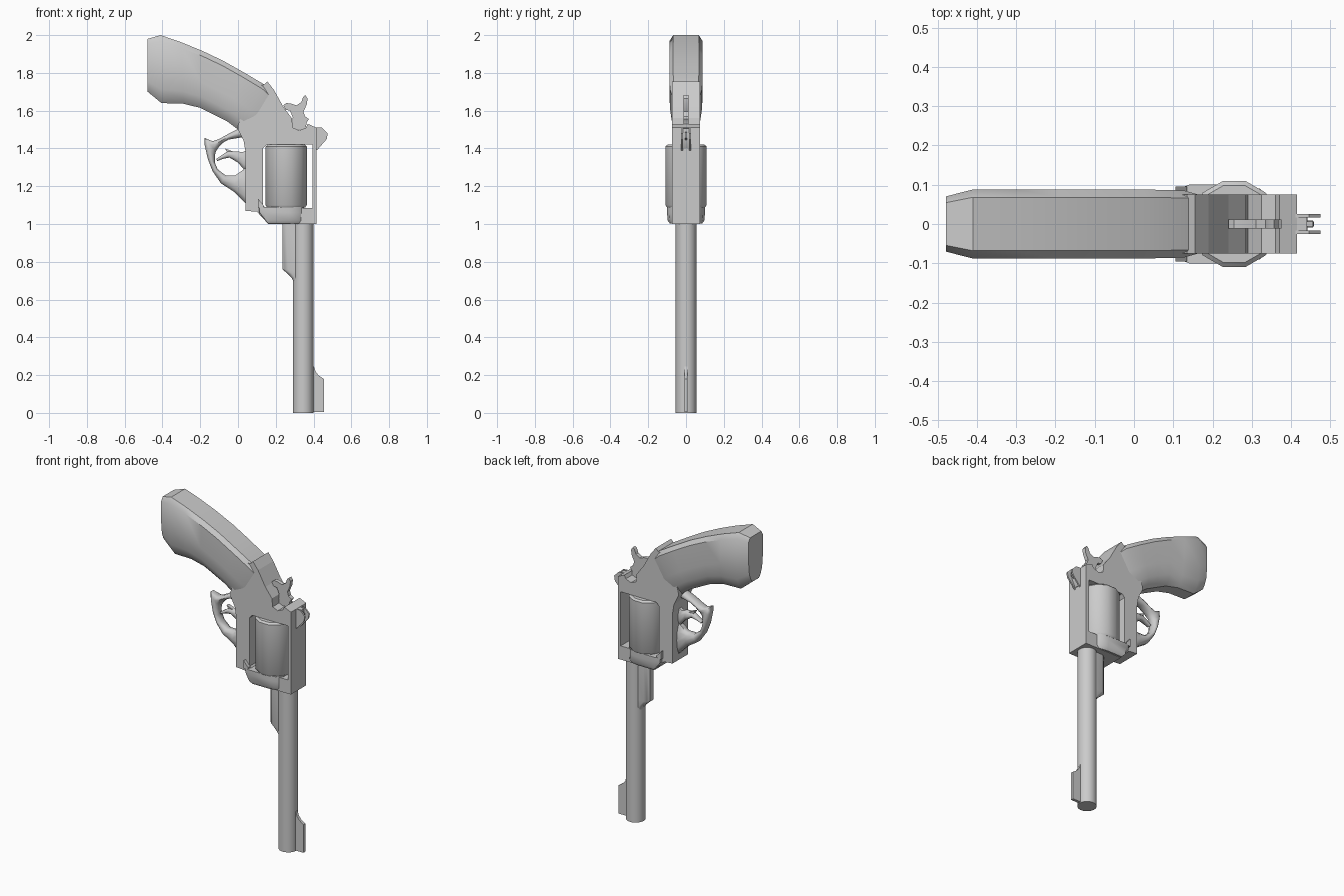
import bpy, bmesh, math

metal = bpy.data.materials.new("grey metal")
metal.diffuse_color = (0.6, 0.6, 0.6, 1)


def finish(name, bm, angle=30):
    bmesh.ops.recalc_face_normals(bm, faces=bm.faces)
    me = bpy.data.meshes.new(name)
    bm.to_mesh(me)
    bm.free()
    me.materials.append(metal)
    ob = bpy.data.objects.new(name, me)
    bpy.context.collection.objects.link(ob)
    if angle:
        bpy.ops.object.select_all(action='DESELECT')
        ob.select_set(True)
        bpy.context.view_layer.objects.active = ob
        bpy.ops.object.shade_smooth_by_angle(angle=math.radians(angle))
    return ob


def prism(name, pts, half, y=0, angle=30):
    """Side outline in x,z extruded across y."""
    bm = bmesh.new()
    a = [bm.verts.new((x, y - half, z)) for x, z in pts]
    b = [bm.verts.new((x, y + half, z)) for x, z in pts]
    bm.faces.new(a)
    bm.faces.new(b[::-1])
    for i in range(len(pts)):
        j = (i + 1) % len(pts)
        bm.faces.new((a[i], a[j], b[j], b[i]))
    return finish(name, bm, angle)


def loft(name, stations, profile, angle=35):
    """Sections spanning outer point to inner point, profile = (fraction, half width)."""
    bm = bmesh.new()
    ring = [(t, -w) for t, w in profile] + [(t, w) for t, w in reversed(profile)]
    rows = [[bm.verts.new((px + (qx - px) * t, w * s, pz + (qz - pz) * t))
             for t, w in ring] for px, pz, qx, qz, s in stations]
    n = len(ring)
    for r, q in zip(rows, rows[1:]):
        for i in range(n):
            bm.faces.new((r[i], r[(i + 1) % n], q[(i + 1) % n], q[i]))
    bm.faces.new(rows[0])
    bm.faces.new(rows[-1][::-1])
    return finish(name, bm, angle)


def lathe(name, x, profile, sides):
    """Profile of (radius, z) turned about a vertical axis."""
    bm = bmesh.new()
    rows = []
    for r, z in profile:
        rows.append([bm.verts.new((x + r * math.cos((i + .5) * math.tau / sides),
                                   r * math.sin((i + .5) * math.tau / sides), z))
                     for i in range(sides)])
    for r, q in zip(rows, rows[1:]):
        for i in range(sides):
            j = (i + 1) % sides
            bm.faces.new((r[i], r[j], q[j], q[i]))
    bm.faces.new(rows[0][::-1])
    bm.faces.new(rows[-1])
    return finish(name, bm, 40)


# Frame with a window for the cylinder
frame = prism("frame", [
    (0.04, 1.07), (0.10, 1.065), (0.16, 1.0), (0.415, 1.0), (0.415, 1.51), (0.37, 1.53),
    (0.36, 1.51), (0.325, 1.495), (0.29, 1.51), (0.285, 1.56), (0.24, 1.62),
    (0.19, 1.71), (0.155, 1.755), (0.135, 1.735), (0.06, 1.74), (0.0, 1.52),
    (0.0, 1.50), (0.03, 1.44), (0.04, 1.38)], 0.075, angle=None)
cutter = prism("window_cutter", [(0.132, 1.10), (0.145, 1.085), (0.395, 1.085),
                                 (0.395, 1.42), (0.15, 1.42), (0.132, 1.40)], 0.3, angle=None)
cutter.hide_render = True
cutter.hide_viewport = True
cut = frame.modifiers.new("window", 'BOOLEAN')
cut.object = cutter
cut.operation = 'DIFFERENCE'
cut.solver = 'EXACT'

# Grip: flat chamfered back, rounded underside
loft("grip", [
    (-0.478, 1.98, -0.478, 1.70, 0.8), (-0.41, 2.0, -0.405, 1.64, 1),
    (-0.30, 1.962, -0.29, 1.637, 1), (-0.19, 1.917, -0.20, 1.615, 1),
    (-0.08, 1.865, -0.12, 1.575, 1), (0.03, 1.803, -0.06, 1.545, 1),
    (0.14, 1.738, 0.0, 1.50, 0.97), (0.19, 1.69, 0.06, 1.46, 0.80)],
    [(0, 0.068), (0.09, 0.088), (0.55, 0.087), (0.8, 0.078), (0.93, 0.06), (1, 0.04)])

# Cylinder and barrel
lathe("cylinder", 0.255, [(0.104, 1.087), (0.113, 1.10), (0.113, 1.41), (0.102, 1.42)], 12)
lathe("barrel", 0.345, [(0.055, 0.0), (0.055, 1.02)], 20)

# Crane bulge beneath the cylinder
bm = bmesh.new()
half_outline = [(0.105, 0.06), (0.115, 0.09), (0.14, 0.1), (0.27, 0.1), (0.32, 0.09), (0.35, 0.06)]
outline = half_outline + [(x, -y) for x, y in reversed(half_outline)]
levels = [[bm.verts.new((max(x, edge), y * s, z)) for x, y in outline]
          for z, s, edge in ((1.002, 0.85, 0.16), (1.02, 0.98, 0.145), (1.06, 1, 0.11), (1.09, 1, 0.105))]
for lo, hi in zip(levels, levels[1:]):
    for i in range(12):
        j = (i + 1) % 12
        bm.faces.new((lo[i], lo[j], hi[j], hi[i]))
bm.faces.new(levels[0][::-1])
bm.faces.new(levels[-1])
finish("crane", bm, 40)
# Small lips where the crane meets the frame
for side in (-1, 1):
    prism("crane_lip", [(0.105, 1.085), (0.135, 1.085), (0.135, 1.10), (0.105, 1.135)],
          0.012, y=side * 0.083)

# Ejector housing and front sight
loft("ejector_housing", [
    (0.235, 1.01, 0.34, 1.01, 1), (0.235, 0.76, 0.34, 0.76, 1),
    (0.265, 0.735, 0.34, 0.735, 1), (0.285, 0.715, 0.34, 0.715, 1),
    (0.295, 0.69, 0.34, 0.69, 0.9)],
    [(0, 0.016), (0.12, 0.029), (0.3, 0.035), (1, 0.035)])
prism("front_sight", [(0.38, 0.005), (0.455, 0.005), (0.455, 0.18), (0.425, 0.20),
                      (0.41, 0.22), (0.402, 0.245), (0.38, 0.245)], 0.009)

# Rear sight: base block and two prongs
prism("rear_sight_base", [(0.40, 1.40), (0.418, 1.40), (0.442, 1.45), (0.44, 1.505), (0.40, 1.51)], 0.025)
for side in (-1, 1):
    prism("rear_sight_prong", [(0.41, 1.385), (0.422, 1.395), (0.47, 1.45), (0.475, 1.48),
                               (0.445, 1.51), (0.41, 1.512)], 0.0045, y=side * 0.021)
prism("rear_sight_blade", [(0.43, 1.44), (0.458, 1.455), (0.455, 1.485), (0.43, 1.49)], 0.006)

# Hammer
prism("hammer", [
    (0.24, 1.628), (0.252, 1.605), (0.275, 1.60), (0.29, 1.565), (0.285, 1.50), (0.36, 1.50),
    (0.362, 1.535), (0.375, 1.555), (0.355, 1.57), (0.347, 1.595), (0.365, 1.635),
    (0.368, 1.665), (0.356, 1.682), (0.345, 1.672), (0.335, 1.645), (0.31, 1.628),
    (0.28, 1.638), (0.255, 1.64)], 0.012)

# Trigger guard with pointed spur
loft("trigger_guard", [
    (0.04, 1.53, 0.06, 1.46, 1), (0.0, 1.503, 0.01, 1.457, 1),
    (-0.055, 1.475, -0.05, 1.447, 1), (-0.10, 1.45, -0.08, 1.43, 1),
    (-0.135, 1.438, -0.10, 1.41, 1), (-0.178, 1.456, -0.117, 1.385, 0.9),
    (-0.177, 1.42, -0.123, 1.36, 1), (-0.16, 1.345, -0.123, 1.325, 1),
    (-0.135, 1.28, -0.108, 1.29, 1), (-0.09, 1.215, -0.065, 1.257, 1),
    (-0.02, 1.17, -0.015, 1.257, 1), (0.04, 1.11, 0.025, 1.285, 1),
    (0.07, 1.09, 0.06, 1.31, 1)],
    [(0, 0.014), (0.2, 0.028), (0.5, 0.034), (0.8, 0.028), (1, 0.014)], 60)

# Trigger
loft("trigger", [
    (0.06, 1.40, 0.06, 1.27, 1), (0.025, 1.38, 0.03, 1.29, 1),
    (-0.01, 1.385, 0.0, 1.325, 1), (-0.055, 1.385, -0.045, 1.352, 1),
    (-0.085, 1.365, -0.08, 1.345, 0.9), (-0.115, 1.345, -0.11, 1.333, 0.7)],
    [(0, 0.01), (0.3, 0.02), (0.7, 0.02), (1, 0.01)], 60)
prism("trigger_tang", [(-0.07, 1.40), (-0.055, 1.375), (-0.03, 1.372), (-0.03, 1.385)], 0.012)
